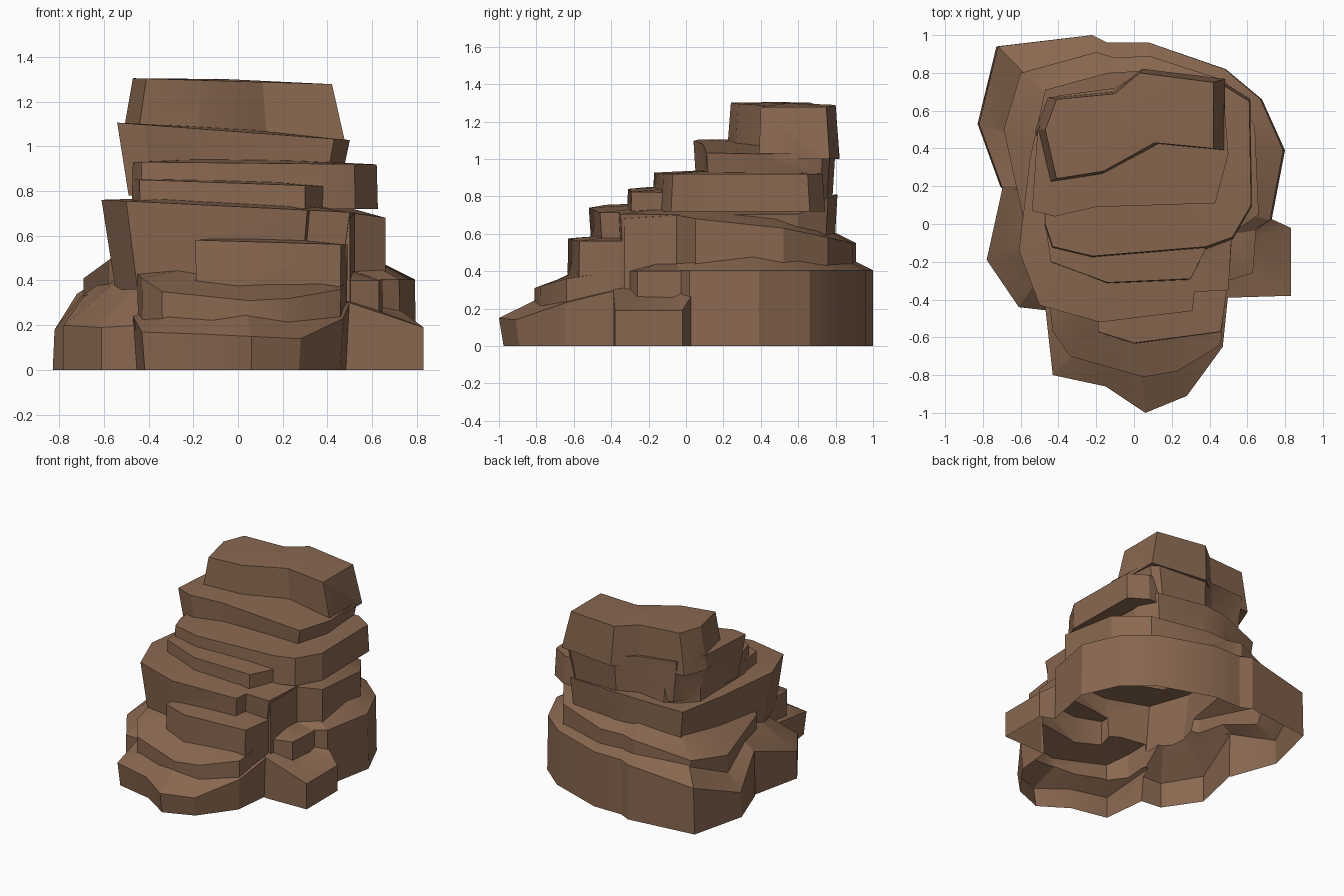
import bpy, bmesh
from mathutils import Vector

brown = bpy.data.materials.new("brown_rock")
brown.diffuse_color = (0.25, 0.137, 0.08, 1)
layers = []


def ledge(name, outline, top, bottom, flare=(1.0, 1.0), apex=None, slope=0.0):
    """Closed rock slab: points are (x, y) or (x, y, z); top faces rise to a buried apex."""
    rim = [Vector((p[0], p[1], p[2] if len(p) > 2 else top + slope * p[0])) for p in outline]
    c = sum(rim, Vector()) / len(rim)
    bm = bmesh.new()
    up = [bm.verts.new(p) for p in rim]
    low = [bm.verts.new((c.x + (p.x - c.x) * flare[0], c.y + (p.y - c.y) * flare[1], bottom)) for p in rim]
    tip = bm.verts.new(apex or c)
    n = len(rim)
    for i in range(n):
        j = (i + 1) % n
        bm.faces.new((up[i], up[j], tip))
        bm.faces.new((low[i], low[j], up[j], up[i]))
    bm.faces.new(low[::-1])
    bmesh.ops.recalc_face_normals(bm, faces=bm.faces)
    me = bpy.data.meshes.new(name)
    bm.to_mesh(me)
    bm.free()
    me.materials.append(brown)
    ob = bpy.data.objects.new(name, me)
    bpy.context.collection.objects.link(ob)
    layers.append(ob)


# wide rear base
ledge("rock_outcrop", [(-.72, .94, .34), (-.22, 1.0), (-.14, .96), (.08, .96), (.48, .82), (.67, .66),
      (.79, .39), (.72, .02), (.45, -.15), (-.4, -.15), (-.7, .2, .33), (-.82, .53, .18)],
      .405, -.1, (1.015, 1.0), (0, .2, .8))
# second rear band
ledge("rear_band", [(-.6, .8, .46), (-.2, .91), (-.1, .88), (.08, .89), (.48, .76, .58), (.64, .52, .63),
      (.66, .05, .68), (.52, -.05, .7), (.5, -.33, .68), (-.3, -.3), (-.58, 0, .49), (-.69, .5, .41)],
      .55, -.11, (1.0, 1.0), (0, .3, .86))
# front foot
ledge("front_foot", [(-.47, -.44, .24), (-.43, -.8, .17), (-.15, -.86, .16), (.06, -1.0, .15),
      (.28, -.91, .14), (.47, -.65, .23), (.5, -.36, .3), (.4, 0), (-.4, 0)],
      .25, -.12, (.95, .9), (0, -.45, .42))
# side buttresses
ledge("left_buttress", [(-.78, -.19, .2), (-.61, -.44, .19), (-.44, -.46, .2), (0, -.3), (0, .2),
      (-.69, .22, .33)], .4, -.13, (1.0, 1.0), (-.3, 0, .6))
ledge("right_buttress", [(.83, -.02, .19), (.83, -.38, .19), (.5, -.39, .3), (.3, -.3), (.3, .1),
      (.72, .03, .27)], .36, -.14, (1.0, 1.0), (.4, -.14, .35))
ledge("right_small_ledge", [(.63, -.26), (.65, .02), (.4, .1), (.4, -.33)], .4, .1,
      apex=(.45, -.1, .46))
# front steps, from low to high
ledge("step_1", [(-.45, -.4, .43), (-.43, -.57, .41), (-.34, -.7, .35), (.05, -.81, .31), (.23, -.78, .32),
      (.46, -.64, .36), (.48, -.36, .4), (.45, .1), (-.42, .1)], .4, .1, (.99, .99), (0, -.3, .5))
ledge("step_2", [(-.19, -.57), (0, -.63), (.46, -.57), (.49, -.36), (.4, 0), (-.18, 0)],
      .575, .25, (.99, 1.02), (.1, -.3, .6), -.03)
ledge("step_3", [(-.61, -.14), (-.5, -.43), (-.18, -.52), (.31, -.46), (.32, -.36), (.5, -.35), (.52, 0),
      (.5, .6), (.42, .76, .79), (.03, .81, .81), (-.14, .8, .8), (-.47, .71, .75), (-.55, .35)],
      .73, .36, (.9, .96), (0, .2, .78), -.05)
ledge("step_4", [(-.47, 0), (-.44, -.2), (-.14, -.31), (.3, -.29), (.38, -.13), (.35, .3), (-.4, .3)],
      .835, .6, (.99, 1.04), (0, .1, .86), -.035)
ledge("step_5", [(-.47, 0), (-.43, -.12), (-.22, -.17), (.38, -.12), (.52, -.07), (.62, .1), (.61, .65),
      (.48, .73), (.2, .72), (-.3, .68), (-.47, .5)], .925, .72, (1.01, 1.03), (0, .3, .95), -.01)
ledge("step_6", [(-.54, .07), (-.42, .04), (-.2, .09), (.43, .11), (.5, .37), (.47, .73), (.42, .77),
      (.03, .8), (-.1, .72), (-.4, .68), (-.51, .5)], 1.065, .78, (.9, .95), (0, .45, 1.08), -.075)
# summit block, leaning outwards to its foot
ledge("summit", [(-.47, .5), (-.41, .66), (-.1, .69), (.03, .8), (.42, .75), (.42, .4), (.11, .43),
      (-.16, .28), (-.41, .24)], 1.29, 1.0, (1.13, 1.08), (-.05, .55, 1.3), -.03)

# fuse every slab into one shell
rock = layers[0]
bpy.context.view_layer.objects.active = rock
for ob in layers[1:]:
    mod = rock.modifiers.new("fuse", 'BOOLEAN')
    mod.operation = 'UNION'
    mod.solver = 'EXACT'
    mod.object = ob
    bpy.ops.object.modifier_apply(modifier=mod.name)
    bpy.data.objects.remove(ob)

# cut flat at the ground, leaving the underside open
bm = bmesh.new()
bm.from_mesh(rock.data)
bmesh.ops.bisect_plane(bm, geom=bm.verts[:] + bm.edges[:] + bm.faces[:], plane_co=(0, 0, 0),
                       plane_no=(0, 0, 1), clear_inner=True)
bm.to_mesh(rock.data)
bm.free()

# soften the gentle bends only
rock.select_set(True)
bpy.ops.object.shade_smooth_by_angle(angle=0.45)
